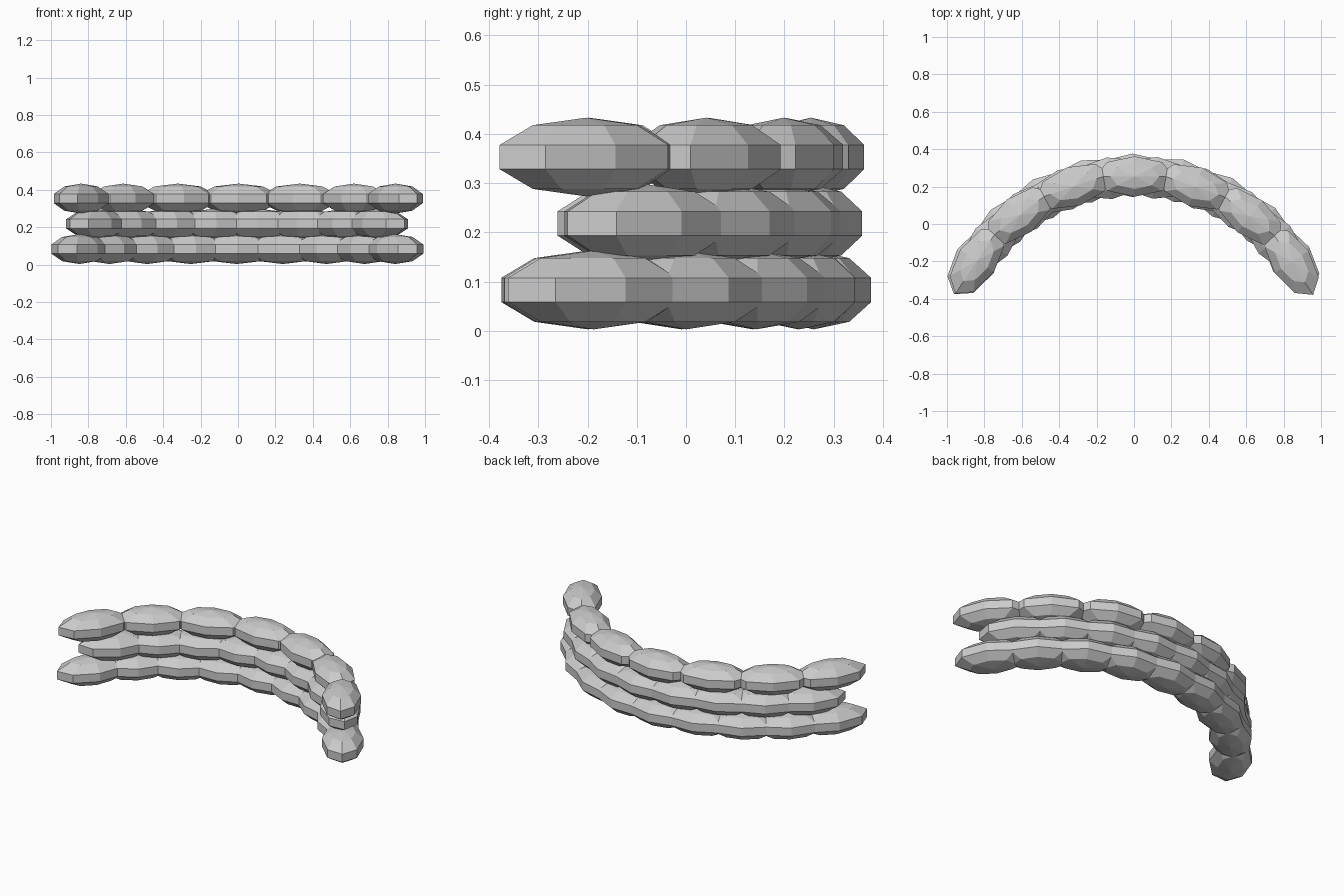
import bpy
from math import sin, cos, radians

if "Cube" in bpy.data.objects:
    bpy.data.objects.remove(bpy.data.objects["Cube"])

ARC_RADIUS = 1.01
ARC_CENTRE_Y = -0.752
RING = 0.951  # widest ring of a 5-ring sphere


def sandbag(name, angle, z, half_len, half_wid, half_high, radius):
    """Faceted bag lying along the arc; angle 0 is the middle of the wall."""
    a = radians(angle)
    bpy.ops.mesh.primitive_uv_sphere_add(
        segments=8, ring_count=5, radius=1,
        location=(radius * sin(a), ARC_CENTRE_Y + radius * cos(a), z),
        rotation=(0, 0, -a))
    bag = bpy.context.object
    bag.name = name
    bag.scale = (half_len / RING, half_wid / RING, half_high)
    bpy.ops.object.shade_flat()


# Rows: name, bag count, end angle, angle shift, height, half width, radius
rows = [
    ("bottom_row_bag", 9, 56.5, -0.4, 0.083, 0.116, 1.012),
    ("middle_row_bag", 8, 48.8, -0.5, 0.218, 0.112, 1.005),
    ("top_row_bag", 7, 56.7, 0.2, 0.353, 0.108, 1.006),
]

for name, count, end, shift, z, half_wid, radius in rows:
    for i in range(count):
        angle = -end + 2 * end * i / (count - 1) + shift
        sandbag(f"{name}_{i + 1}", angle, z, 0.21, half_wid, 0.08, radius)
